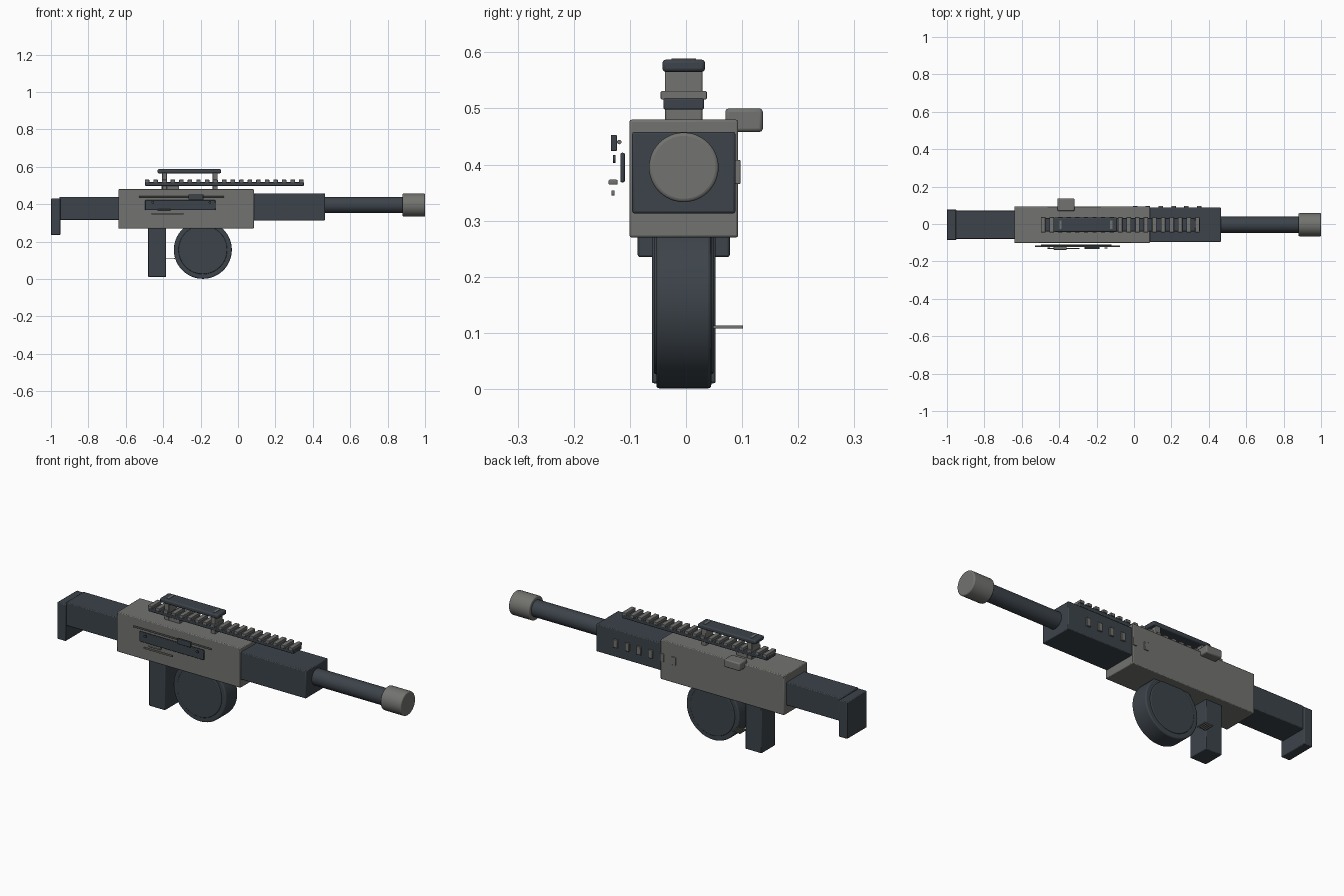
import bpy
import math

if "Cube" in bpy.data.objects:
    bpy.data.objects.remove(bpy.data.objects["Cube"], do_unlink=True)

MID = -0.004  # y of the long axis


def material(name, rgb):
    m = bpy.data.materials.new(name)
    m.use_nodes = True
    m.diffuse_color = (*rgb, 1)
    bsdf = next(n for n in m.node_tree.nodes if n.type == 'BSDF_PRINCIPLED')
    bsdf.inputs["Base Color"].default_value = (*rgb, 1)
    bsdf.inputs["Roughness"].default_value = 0.6
    return m


slate = material("dark slate", (0.045, 0.056, 0.068))
grey = material("warm grey", (0.17, 0.17, 0.16))


def finish(obj, name, mat, bevel, segments=2):
    obj.name = name
    obj.data.materials.append(mat)
    if bevel:
        mod = obj.modifiers.new("rounded edges", 'BEVEL')
        mod.width = bevel
        mod.segments = segments
        mod.limit_method = 'ANGLE'
        mod.angle_limit = math.radians(40)
    bpy.ops.object.shade_smooth_by_angle(angle=math.radians(35))
    return obj


def box(name, mat, x, y, z, bevel=0.004):
    """Box given by its (low, high) range on each axis."""
    spans = (x, y, z)
    bpy.ops.mesh.primitive_cube_add(size=1, location=[(a + b) / 2 for a, b in spans])
    obj = bpy.context.object
    obj.scale = [b - a for a, b in spans]
    bpy.ops.object.transform_apply(location=False, rotation=False, scale=True)
    return finish(obj, name, mat, bevel)


def cylinder(name, mat, axis, radius, centre, length, bevel=0, sides=48):
    turn = (0, math.pi / 2, 0) if axis == 'x' else (math.pi / 2, 0, 0)
    bpy.ops.mesh.primitive_cylinder_add(vertices=sides, radius=radius, depth=length,
                                        location=centre, rotation=turn)
    return finish(bpy.context.object, name, mat, bevel, 3)


def around(half):
    return (MID - half, MID + half)


# Main body, handguard and stock
box("receiver", grey, (-0.64, 0.085), around(0.097), (0.27, 0.48))
box("handguard", slate, (0.08, 0.465), around(0.092), (0.313, 0.458))
box("stock", slate, (-0.955, -0.635), around(0.075), (0.315, 0.438))
box("butt_plate", slate, (-1.0, -0.95), around(0.082), (0.235, 0.43))
box("grip", slate, (-0.48, -0.385), around(0.057), (0.01, 0.28))

# Barrel and muzzle
cylinder("barrel", slate, 'x', 0.043, (0.67, MID, 0.395), 0.46)
cylinder("muzzle", grey, 'x', 0.062, (0.94, MID, 0.395), 0.12, 0.006)

# Drum magazine with a slightly raised inner face on each side
cylinder("drum", slate, 'y', 0.155, (-0.188, MID, 0.156), 0.098, 0.006, 64)
cylinder("drum_face", slate, 'y', 0.13, (-0.188, MID, 0.156), 0.106, 0.004, 64)

# Accessory rail and its teeth
box("rail", slate, (-0.497, 0.352), around(0.036), (0.498, 0.518), 0.003)
for i in range(19):
    x = -0.486 + i * 0.0458
    box(f"rail_tooth_{i + 1}", grey, (x - 0.012, x + 0.012), around(0.041), (0.516, 0.531), 0.002)
box("rail_mount", grey, (-0.38, -0.315), around(0.033), (0.475, 0.5), 0.002)

# Raised sight bar on two posts
for label, x in (("rear", -0.393), ("front", -0.122)):
    box(f"{label}_sight_post", grey, (x - 0.013, x + 0.013), around(0.033), (0.475, 0.57), 0.003)
    box(f"{label}_sight_mark", grey, (x - 0.006, x + 0.006), around(0.022), (0.58, 0.589), 0)
box("sight_bar", slate, (-0.43, -0.09), around(0.038), (0.565, 0.587), 0.006)

# Bolt plate, guide rods and handle on the right side
box("side_plate", slate, (-0.497, -0.12), (-0.117, -0.109), (0.368, 0.421), 0.003)
for i, x in enumerate((-0.455, -0.15)):
    cylinder(f"plate_rivet_{i + 1}", slate, 'y', 0.007, (x, -0.128, 0.41), 0.005, 0, 16)
cylinder("upper_rod", grey, 'x', 0.004, (-0.302, -0.119, 0.44), 0.455, 0, 12)
box("bolt_handle", slate, (-0.265, -0.185), (-0.134, -0.123), (0.424, 0.453), 0.002)
box("selector", grey, (-0.43, -0.36), (-0.138, -0.122), (0.364, 0.373), 0.002)
box("lower_rod", grey, (-0.462, -0.292), (-0.133, -0.127), (0.345, 0.354), 0.001)

# Vents and knob on the left side
for i in range(6):
    x = 0.006 + i * 0.0685
    box(f"vent_{i + 1}", grey, (x - 0.012, x + 0.012), (0.08, 0.097), (0.365, 0.408), 0.002)
box("side_knob", grey, (-0.41, -0.318), (0.07, 0.137), (0.458, 0.5), 0.006)

# Thin release bars beside the grip
for i in range(5):
    x = -0.385 + i * 0.011
    box(f"release_bar_{i + 1}", grey, (x - 0.003, x + 0.003), (0.045, 0.102), (0.108, 0.113), 0)
